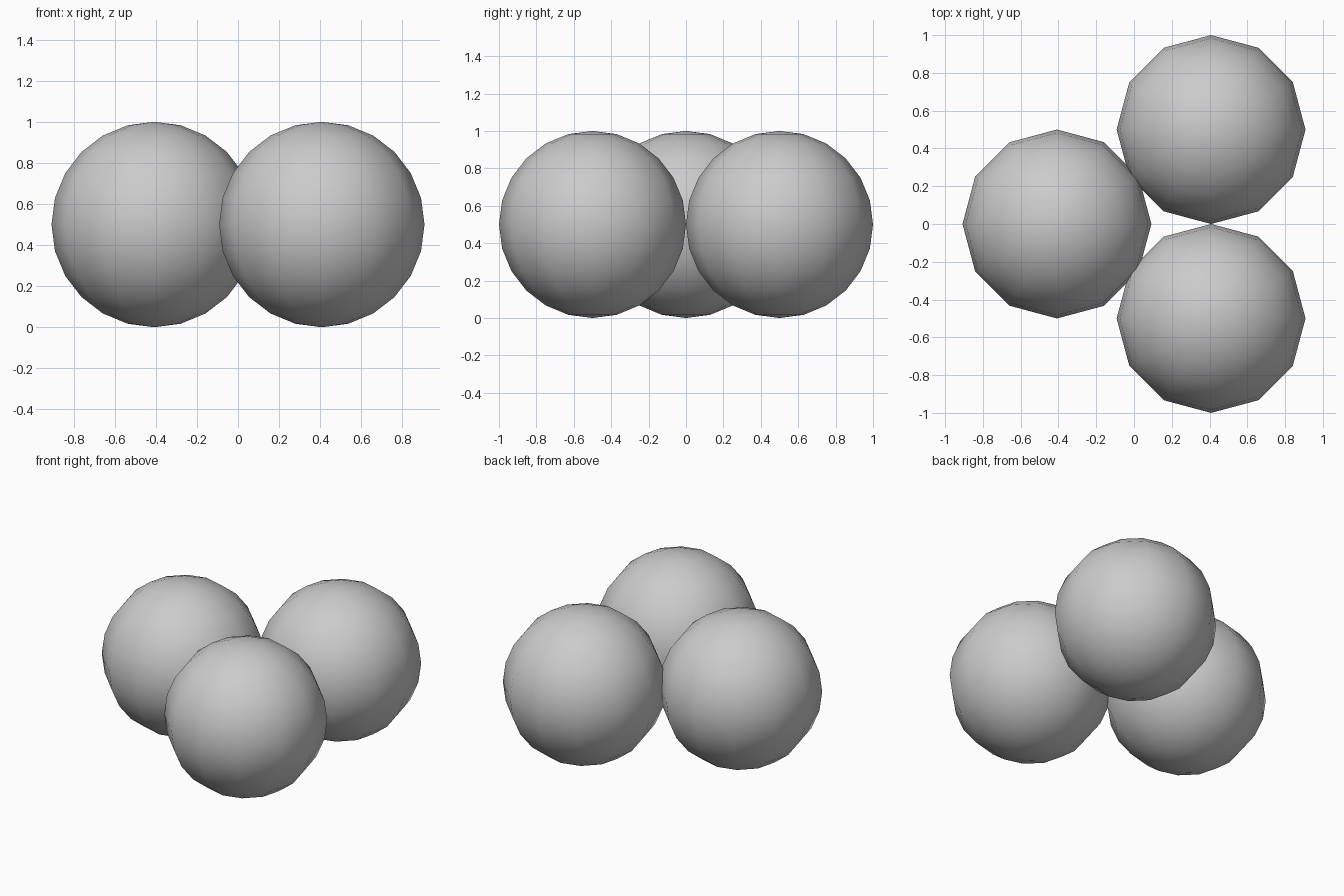
import bpy

if "Cube" in bpy.data.objects:
    bpy.data.objects.remove(bpy.data.objects["Cube"])

RADIUS = 0.5


def add_ball(name, x, y):
    """Smooth-shaded low-poly ball resting on the floor."""
    bpy.ops.mesh.primitive_uv_sphere_add(
        segments=12, ring_count=12, radius=RADIUS, location=(x, y, RADIUS))
    ball = bpy.context.object
    ball.name = name
    bpy.ops.object.shade_smooth()
    return ball


# Single ball on the left
add_ball("left_ball", -0.408, 0)

# Pair of touching balls on the right
for name, side in (("front_right_ball", -1), ("back_right_ball", 1)):
    add_ball(name, 0.408, side * RADIUS)
